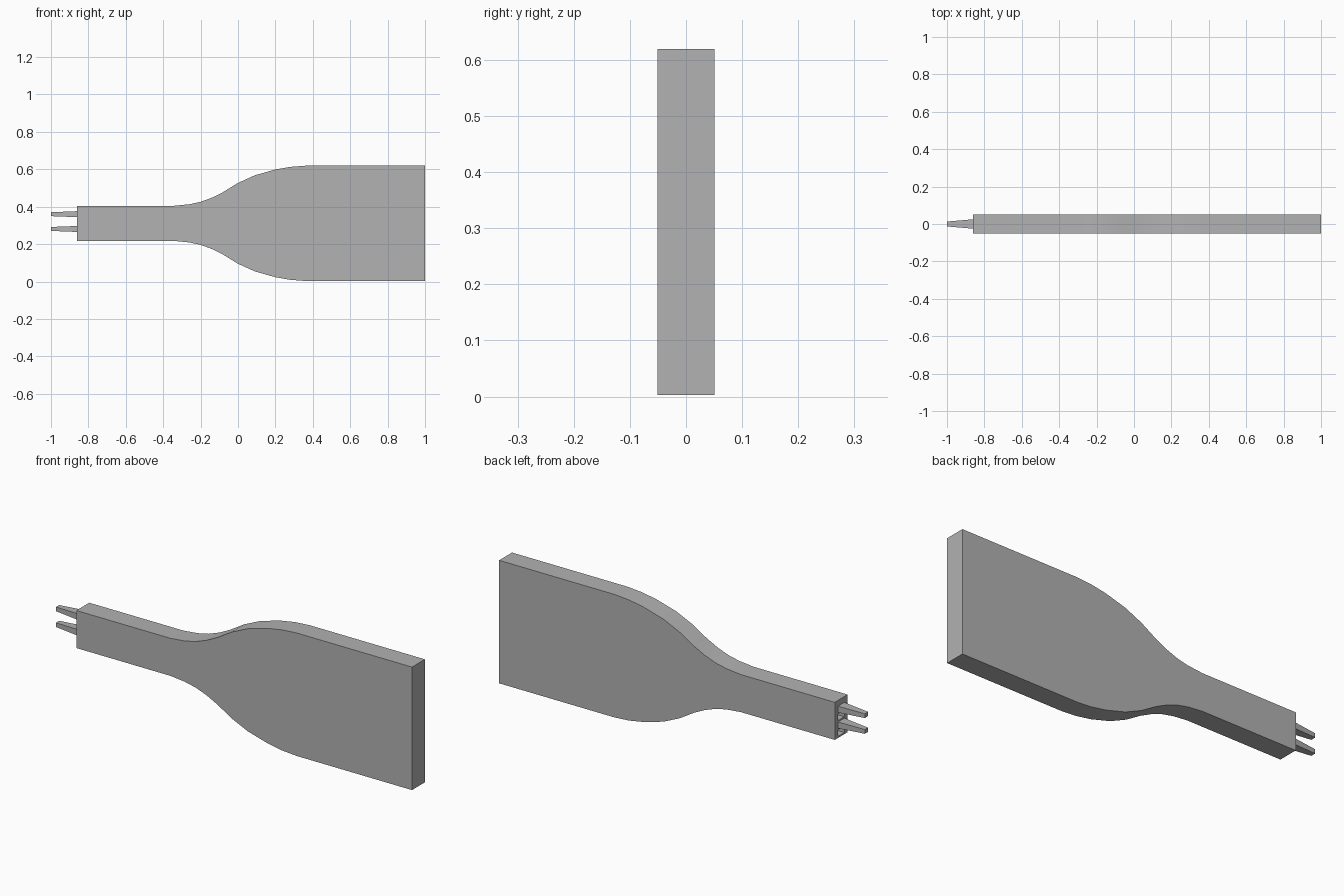
import bpy, bmesh

if "Cube" in bpy.data.objects:
    bpy.data.objects.remove(bpy.data.objects["Cube"], do_unlink=True)

# Single grey finish
grey = bpy.data.materials.new("plain grey")
grey.use_nodes = True
colour = (0.445, 0.445, 0.445, 1)
grey.diffuse_color = colour
grey.node_tree.nodes["Principled BSDF"].inputs["Base Color"].default_value = colour

MID = 0.311        # height of the centre line
HALF = 0.051       # half thickness
NECK = -0.86       # x of the narrow end


def make_object(name, bm):
    bmesh.ops.recalc_face_normals(bm, faces=bm.faces)
    mesh = bpy.data.meshes.new(name)
    bm.to_mesh(mesh)
    bm.free()
    mesh.materials.append(grey)
    obj = bpy.data.objects.new(name, mesh)
    bpy.context.collection.objects.link(obj)
    return obj


def taper(name, z, x0, y0, z0, x1, y1, z1):
    """Box along x whose half sizes change from (y0, z0) to (y1, z1)."""
    bm = bmesh.new()
    bmesh.ops.create_cube(bm, size=2)
    for v in bm.verts:
        x, hy, hz = (x0, y0, z0) if v.co.x > 0 else (x1, y1, z1)
        v.co = (x, v.co.y * hy, z + v.co.z * hz)
    return make_object(name, bm)


# Paddle-shaped body: half-width profile mirrored about the centre line
profile = [(NECK, .094), (-.34, .094), (-.26, .102), (-.2, .115), (-.14, .137),
           (-.08, .167), (0, .216), (.09, .257), (.2, .288), (.28, .302),
           (.36, .308), (1, .308)]
outline = [(x, MID + h) for x, h in profile] + [(x, MID - h) for x, h in reversed(profile)]
bm = bmesh.new()
face = bm.faces.new([bm.verts.new((x, -HALF, z)) for x, z in outline])
ext = bmesh.ops.extrude_face_region(bm, geom=[face])
bmesh.ops.translate(bm, vec=(0, 2 * HALF, 0),
                    verts=[g for g in ext["geom"] if isinstance(g, bmesh.types.BMVert)])
body = make_object("paddle_body", bm)

# Tapered prongs, each with a matching socket just below it
for label, z in (("upper", 0.36), ("lower", 0.281)):
    taper(label + "_prong", z, NECK, .025, .016, -1, .013, .0105)
    cutter = taper(label + "_socket_cutter", z - 0.04, NECK + .14, .013, .0105,
                   NECK - .001, .025, .016)
    cutter.hide_render = True
    cutter.hide_viewport = True
    cut = body.modifiers.new(label + "_socket", "BOOLEAN")
    cut.operation = "DIFFERENCE"
    cut.solver = "EXACT"
    cut.object = cutter

# Smooth the curved edges, keep corners sharp
bpy.ops.object.select_all(action="DESELECT")
body.select_set(True)
bpy.context.view_layer.objects.active = body
bpy.ops.object.shade_smooth_by_angle()
